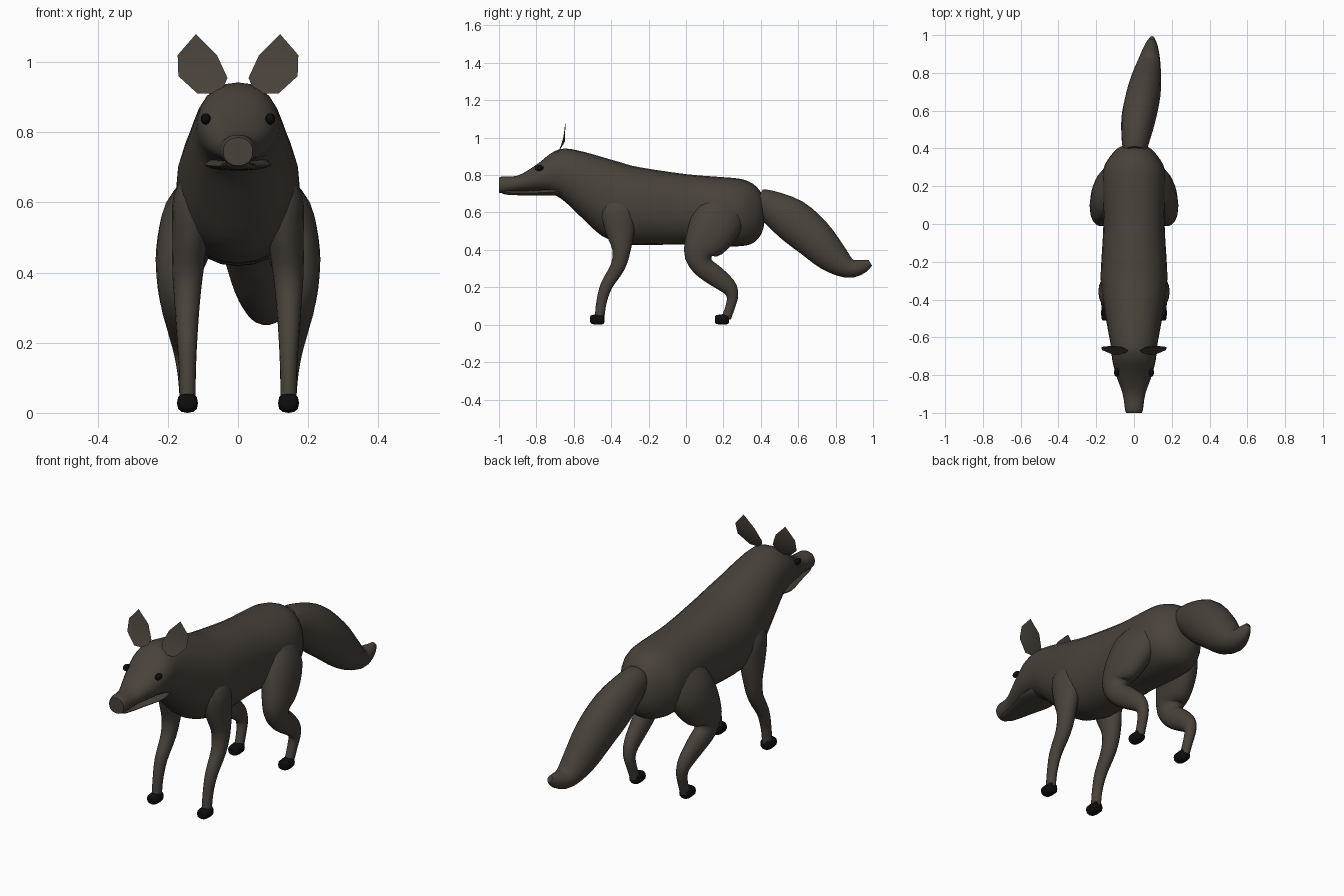
import bpy, bmesh, math
from mathutils import Vector

if "Cube" in bpy.data.objects:
    bpy.data.objects.remove(bpy.data.objects["Cube"], do_unlink=True)


def material(name, rgb):
    m = bpy.data.materials.new(name)
    m.use_nodes = True
    m.diffuse_color = (*rgb, 1)
    b = m.node_tree.nodes["Principled BSDF"]
    b.inputs["Base Color"].default_value = (*rgb, 1)
    b.inputs["Roughness"].default_value = 0.9
    return m


FUR = material("dark brown fur", (0.066, 0.054, 0.043))
BLACK = material("black", (0.004, 0.004, 0.004))


def finish(name, bm, mat, angle=50):
    bmesh.ops.recalc_face_normals(bm, faces=bm.faces)
    me = bpy.data.meshes.new(name)
    bm.to_mesh(me)
    bm.free()
    me.materials.append(mat)
    ob = bpy.data.objects.new(name, me)
    bpy.context.collection.objects.link(ob)
    bpy.ops.object.select_all(action='DESELECT')
    ob.select_set(True)
    bpy.context.view_layer.objects.active = ob
    bpy.ops.object.shade_smooth_by_angle(angle=math.radians(angle))
    return ob


def smooth_stations(rows, steps):
    """Catmull-Rom interpolation through the stations."""
    out = []
    for i in range(len(rows) - 1):
        a, b, c, d = (rows[max(0, min(len(rows) - 1, i + k))] for k in (-1, 0, 1, 2))
        for s in range(steps):
            t = s / steps
            out.append([0.5 * (2 * q + (r - p) * t + (2 * p - 5 * q + 4 * r - w) * t * t
                               + (3 * q - p - 3 * r + w) * t ** 3)
                        for p, q, r, w in zip(a, b, c, d)])
    return out + [list(rows[-1])]


def loft(name, rows, mat, upright=False, side=1, sides=18, steps=3, power=1.0):
    """Skin oval rings; a row is x, y, z, half width, half depth."""
    rows = smooth_stations(rows, steps)
    bm = bmesh.new()
    rings = []
    for i, (x, y, z, w, h) in enumerate(rows):
        p, n = rows[max(i - 1, 0)], rows[min(i + 1, len(rows) - 1)]
        tan = Vector((0, 1, 0)) if upright else Vector((0, n[1] - p[1], n[2] - p[2])).normalized()
        across = Vector((1, 0, 0))
        up = across.cross(tan)
        ring = []
        for k in range(sides):
            a = math.tau * k / sides
            c, s = math.cos(a), math.sin(a)
            v = Vector((x, y, z))
            v += across * w * math.copysign(abs(c) ** power, c)
            v += up * h * math.copysign(abs(s) ** power, s)
            ring.append(bm.verts.new((v.x * side, v.y, v.z)))
        rings.append(ring)
    for r, q in zip(rings, rings[1:]):
        for k in range(sides):
            j = (k + 1) % sides
            bm.faces.new((r[k], r[j], q[j], q[k]))
    bm.faces.new(rings[0])
    bm.faces.new(rings[-1])
    return finish(name, bm, mat)


# Body with neck, head and snout: y, top, bottom, half width
profile = [
    (-1.0, .785, .705, .042), (-.98, .793, .703, .048), (-.9, .797, .712, .06),
    (-.8, .855, .712, .095), (-.72, .918, .70, .115), (-.65, .942, .66, .122),
    (-.55, .925, .565, .14), (-.45, .897, .475, .158), (-.35, .868, .438, .172),
    (-.25, .842, .425, .176), (0, .805, .43, .162), (.18, .79, .42, .17),
    (.29, .78, .42, .163), (.36, .752, .437, .125), (.405, .70, .49, .08),
    (.422, .64, .56, .025)]
loft("body", [(0, y, (t + b) / 2, w, (t - b) / 2) for y, t, b, w in profile],
     FUR, upright=True, sides=24, power=.92)

# Lower jaw and mouth line
loft("lower_jaw", [(0, -.985, .71, .032, .008), (0, -.95, .706, .042, .012),
                   (0, -.85, .704, .064, .013), (0, -.74, .708, .094, .018),
                   (0, -.66, .715, .08, .025)], FUR, upright=True)

# Tail
loft("tail", [(.005, .385, .668, .058, .06), (.008, .43, .645, .072, .082),
              (.025, .56, .565, .092, .115), (.048, .68, .465, .092, .11),
              (.065, .78, .365, .078, .088), (.08, .87, .303, .058, .055),
              (.09, .945, .312, .035, .037), (.095, .985, .332, .012, .018)], FUR)


def ear(name, side):
    outline = [(.12, 1.08), (.172, 1.02), (.17, .96), (.115, .91),
               (.05, .91), (.03, .955), (.06, 1.02)]

    def bend(z):
        return -.645 - .045 * ((1.08 - z) / .17) ** 2

    bm = bmesh.new()
    back = (.105, bend(.98) + .014, .98)
    front = (.105, bend(.98) + .002, .98)
    rim = [bm.verts.new((x * side, bend(z), z)) for x, z in outline]
    for x, y, z in (front, back):
        mid = bm.verts.new((x * side, y, z))
        for k in range(len(rim)):
            bm.faces.new((mid, rim[k], rim[(k + 1) % len(rim)]))
    finish(name, bm, FUR, 30)


def paw(name, y, side):
    loft(name, [(.144, y - .038, .03, .014, .014), (.144, y - .032, .028, .026, .023),
                (.144, y, .028, .03, .028), (.144, y + .03, .03, .027, .027),
                (.144, y + .037, .03, .016, .018)],
         BLACK, upright=True, side=side, sides=12, steps=2, power=.8)


def eye(name, side):
    bm = bmesh.new()
    bmesh.ops.create_uvsphere(bm, u_segments=12, v_segments=8, radius=1)
    for v in bm.verts:
        v.co = Vector((side * .092 + v.co.x * .014, -.785 + v.co.y * .024,
                       .838 + v.co.z * .016))
    finish(name, bm, BLACK)


# Paired parts
for side, label in ((1, "left"), (-1, "right")):
    ear(label + "_ear", side)
    eye(label + "_eye", side)
    loft(label + "_front_leg", [
        (.105, -.37, .70, .03, .05), (.122, -.365, .62, .062, .09),
        (.135, -.352, .50, .052, .078), (.143, -.345, .40, .044, .05),
        (.145, -.365, .31, .036, .04), (.145, -.425, .21, .029, .033),
        (.144, -.452, .12, .024, .028), (.144, -.462, .04, .023, .026)], FUR, side=side)
    loft(label + "_hind_leg", [
        (.10, .22, .68, .04, .08), (.125, .18, .58, .085, .135),
        (.155, .12, .47, .078, .125), (.172, .07, .385, .06, .085),
        (.172, .088, .315, .05, .06), (.165, .155, .262, .042, .056),
        (.158, .225, .205, .034, .045), (.152, .248, .155, .028, .032),
        (.147, .238, .10, .024, .026), (.144, .215, .035, .022, .026)], FUR, side=side)
    paw(label + "_front_paw", -.474, side)
    paw(label + "_hind_paw", .193, side)
